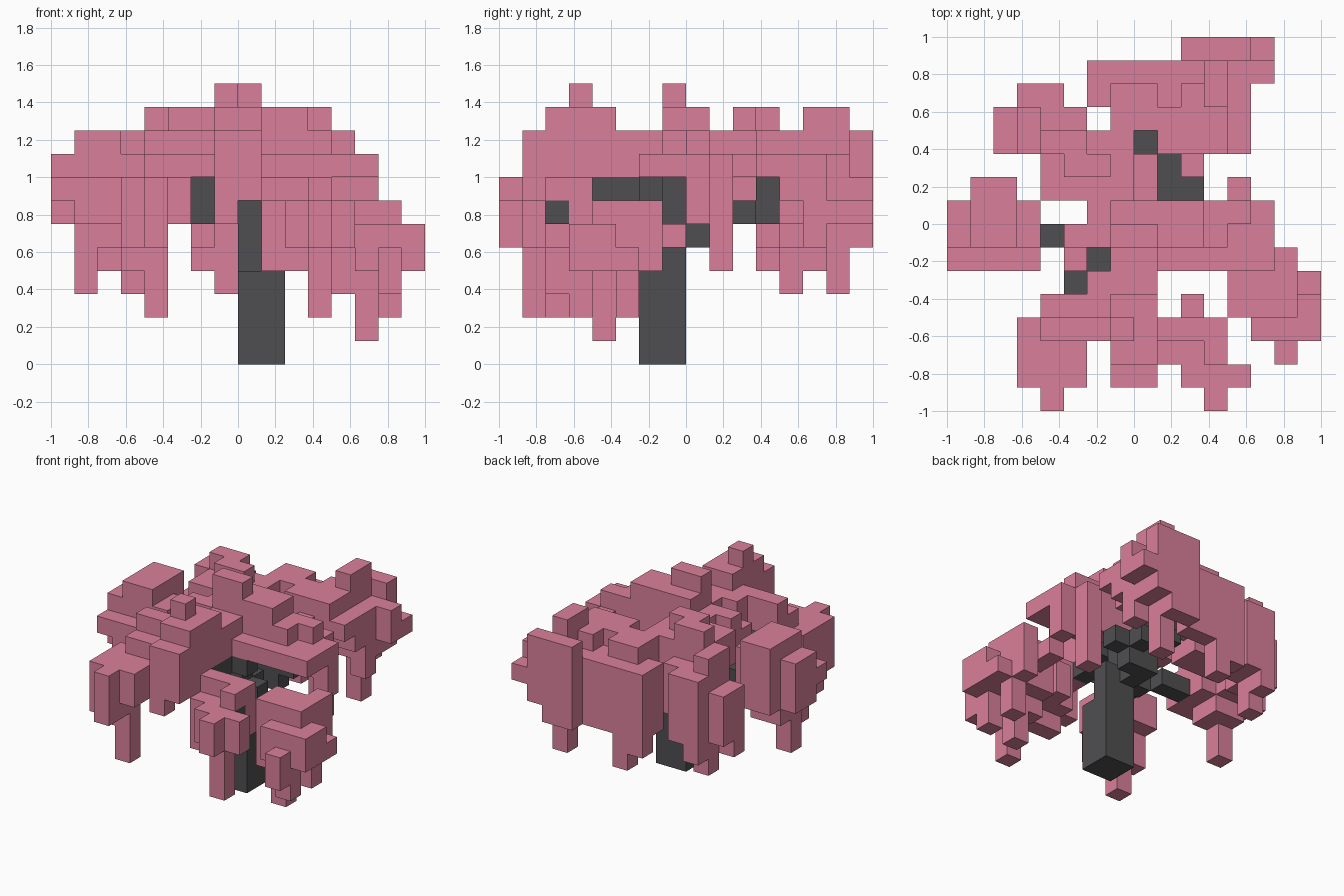
import bpy
import bmesh
import math
from itertools import product
from mathutils import Vector

UNIT = 0.125  # edge length of one block

default_cube = bpy.data.objects.get("Cube")
if default_cube:
    bpy.data.objects.remove(default_cube, do_unlink=True)


def make_material(name, color):
    mat = bpy.data.materials.new(name)
    mat.use_nodes = True
    mat.diffuse_color = color
    mat.node_tree.nodes["Principled BSDF"].inputs["Base Color"].default_value = color
    return mat


def build_blocks(name, mat, boxes):
    """Fuse block ranges (x0, x1, y0, y1, z0, z1) into one outer skin."""
    cells = set()
    for x0, x1, y0, y1, z0, z1 in boxes:
        cells.update(product(range(x0, x1), range(y0, y1), range(z0, z1)))

    bm = bmesh.new()
    for cell in sorted(cells):
        for axis, side in product(range(3), (-1, 1)):
            neighbour = list(cell)
            neighbour[axis] += side
            if tuple(neighbour) in cells:
                continue
            # Square on the open side, wound to face outward
            u, v = (axis + 1) % 3, (axis + 2) % 3
            corners = []
            for du, dv in ((0, 0), (1, 0), (1, 1), (0, 1)):
                p = Vector(cell)
                p[axis] += max(side, 0)
                p[u] += du
                p[v] += dv
                corners.append(bm.verts.new(p * UNIT))
            bm.faces.new(corners if side > 0 else corners[::-1])

    bmesh.ops.remove_doubles(bm, verts=bm.verts, dist=UNIT / 100)
    bmesh.ops.dissolve_limit(bm, angle_limit=math.radians(1),
                             verts=bm.verts, edges=bm.edges)
    mesh = bpy.data.meshes.new(name)
    bm.to_mesh(mesh)
    bm.free()
    mesh.materials.append(mat)
    obj = bpy.data.objects.new(name, mesh)
    bpy.context.collection.objects.link(obj)
    return obj


pink = make_material("blossom_pink", (0.7, 0.217, 0.325, 1))
bark = make_material("dark_bark", (0.078, 0.078, 0.083, 1))

# Trunk
build_blocks("trunk", bark, [
    (0, 2, -2, 0, 0, 4),
    (0, 2, -1, 0, 4, 6),
    (0, 1, -1, 0, 6, 8),
])

# Branches
build_blocks("back_branch", bark, [
    (0, 1, 0, 1, 5, 6),
    (0, 2, 1, 2, 5, 7),
    (1, 3, 1, 2, 6, 7),
    (1, 2, 2, 3, 6, 7),
    (0, 1, 3, 4, 6, 8),
])
build_blocks("right_branch", bark, [
    (-1, 0, -2, 0, 6, 8),
    (-2, -1, -2, -1, 6, 8),
    (-3, -2, -4, -2, 7, 8),
    (-4, -2, -1, 0, 6, 7),
])
build_blocks("front_branch", bark, [
    (0, 1, -4, -1, 7, 8),
    (1, 2, -2, -1, 7, 8),
    (3, 4, -6, -5, 6, 7),
])

# Large clump at the back, with two hanging strands
build_blocks("back_foliage", pink, [
    (-1, 4, 4, 5, 7, 10),
    (-1, 1, 5, 6, 6, 10),
    (1, 2, 5, 6, 6, 9),
    (2, 4, 5, 6, 6, 10),
    (1, 4, 3, 4, 8, 10),
    (4, 5, 3, 4, 8, 9),
    (4, 5, 4, 6, 7, 9),
    (4, 5, 5, 6, 5, 7),
    (-1, 0, 3, 4, 7, 10),
    (-2, 2, 6, 7, 5, 9),
    (-2, -1, 5, 6, 5, 9),
    (2, 5, 6, 7, 6, 9),
    (2, 4, 7, 8, 5, 10),
    (4, 5, 7, 8, 6, 10),
    (5, 6, 6, 7, 7, 9),
    (5, 6, 7, 8, 7, 8),
    (3, 4, 5, 7, 9, 11),
    (3, 4, 6, 7, 3, 6),
    (-1, 0, 6, 7, 3, 5),
    (-2, -1, 6, 7, 4, 5),
    (2, 3, 2, 3, 8, 9),
])

# Clump behind on the right
build_blocks("back_right_foliage", pink, [
    (-4, 0, 1, 4, 8, 10),
    (0, 1, 1, 3, 8, 9),
    (-4, -2, 3, 4, 10, 11),
    (-3, -1, 2, 3, 10, 11),
    (-4, -1, 2, 4, 6, 8),
    (-5, -4, 3, 5, 8, 10),
    (-5, -3, 4, 6, 5, 9),
    (-3, -2, 4, 5, 6, 9),
    (-6, -4, 3, 5, 5, 8),
    (-6, -5, 3, 4, 4, 5),
    (-5, -4, 5, 6, 4, 5),
    (-5, -4, 4, 5, 3, 5),
])

# Clump on the right end
build_blocks("right_foliage", pink, [
    (-7, -5, -1, 2, 6, 10),
    (-8, -7, -1, 1, 6, 9),
    (-8, -7, -2, -1, 7, 8),
    (-7, -4, -2, -1, 6, 8),
    (-5, -4, -1, 1, 6, 9),
    (-7, -5, -1, 1, 5, 6),
    (-7, -6, -1, 0, 3, 5),
])

# Canopy over the trunk
build_blocks("centre_foliage", pink, [
    (-2, 5, 0, 1, 7, 10),
    (-3, 4, -1, 0, 8, 10),
    (4, 5, -1, 0, 8, 9),
    (-1, 1, -2, -1, 8, 10),
    (1, 5, -2, -1, 8, 9),
    (-3, -2, -2, -1, 8, 9),
    (5, 6, -2, 1, 8, 9),
    (5, 6, 0, 1, 6, 8),
    (-1, 3, 0, 1, 10, 11),
    (1, 3, -1, 0, 10, 11),
    (-1, 1, -1, 0, 10, 12),
    (4, 5, 1, 2, 4, 9),
])

# Tall canopy at the front
build_blocks("front_foliage", pink, [
    (-1, 1, -7, -6, 8, 10),
    (-1, 1, -6, -3, 8, 11),
    (-2, 1, -3, -2, 8, 10),
    (-4, -1, -4, -3, 8, 10),
    (-4, -1, -5, -4, 8, 9),
    (-1, 0, -5, -4, 11, 12),
    (0, 1, -7, -4, 7, 8),
    (-1, 0, -7, -6, 6, 8),
])

# Front clump on the right
build_blocks("front_right_foliage", pink, [
    (-5, -2, -6, -4, 6, 8),
    (-5, -3, -7, -6, 5, 8),
    (-3, -2, -7, -6, 6, 8),
    (-5, -3, -6, -5, 4, 6),
    (-4, -3, -6, -5, 2, 5),
    (-4, -3, -8, -7, 5, 8),
])

# Low front clump
build_blocks("front_left_foliage", pink, [
    (1, 4, -5, -4, 5, 8),
    (2, 3, -4, -3, 5, 7),
    (3, 4, -6, -5, 7, 8),
    (1, 3, -6, -5, 4, 7),
    (2, 5, -7, -6, 5, 7),
    (3, 4, -7, -6, 2, 5),
    (3, 4, -8, -7, 5, 7),
])

# Low clump on the left, with drooping strands
build_blocks("left_foliage", pink, [
    (4, 7, -4, -2, 4, 7),
    (5, 7, -5, -4, 4, 6),
    (6, 7, -2, -1, 4, 7),
    (5, 6, -2, 0, 5, 6),
    (7, 8, -5, -3, 4, 6),
    (7, 8, -3, -2, 4, 5),
    (6, 7, -6, -5, 3, 5),
    (6, 7, -5, -4, 2, 4),
    (6, 7, -3, -2, 2, 4),
    (5, 6, -4, -3, 1, 4),
    (4, 5, -4, -3, 3, 4),
])
